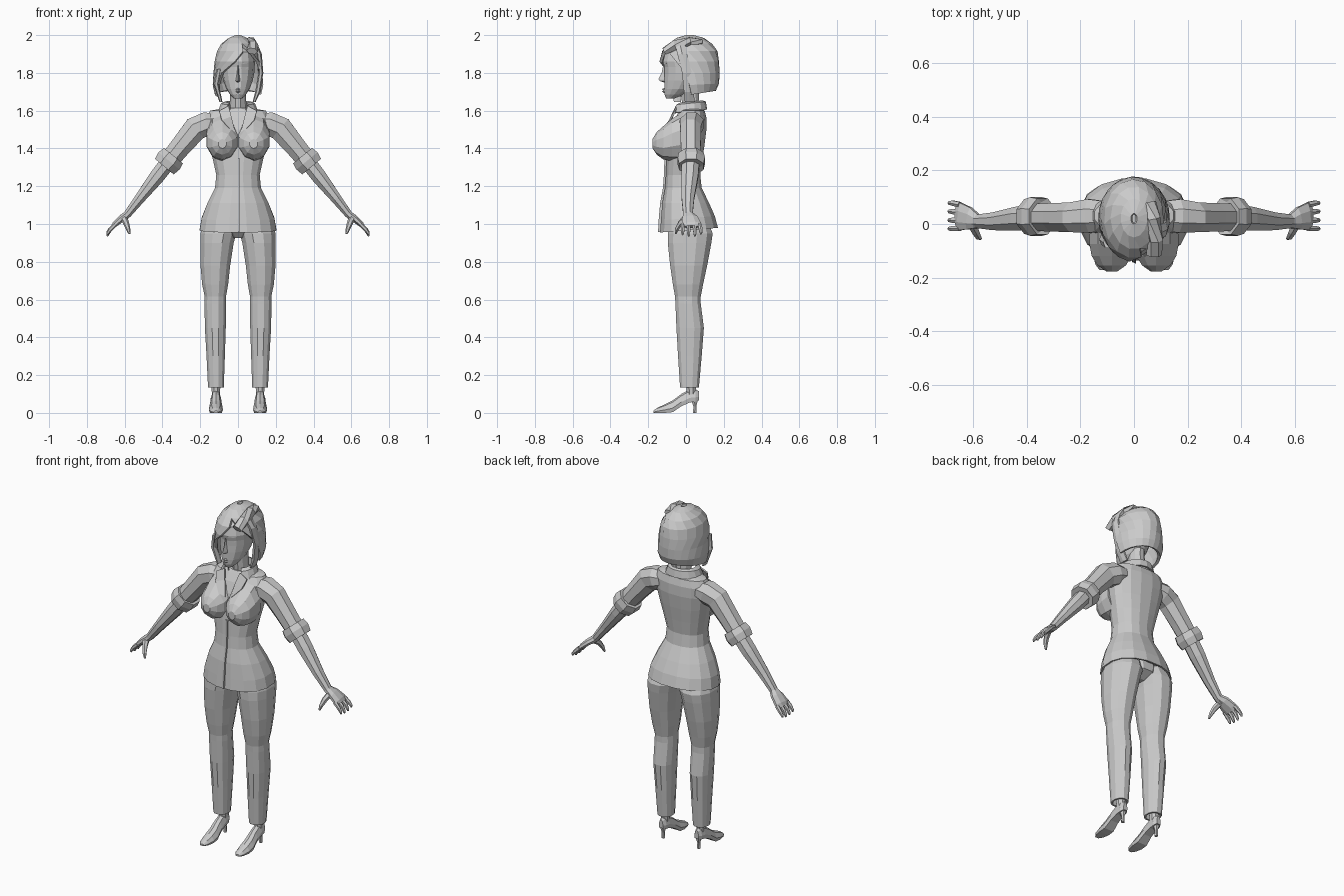
import bpy, bmesh, math
from mathutils import Vector

grey = bpy.data.materials.new("plain_grey")
grey.diffuse_color = (0.6, 0.6, 0.6, 1)


def build(name, rings, closed=True, caps=True, mirror=False, thick=0):
    """Skin a list of equal-length point rings into one flat-shaded object."""
    bm = bmesh.new()
    rows = [[bm.verts.new(p) for p in r] for r in rings]
    n = len(rows[0])
    for a, b in zip(rows, rows[1:]):
        for i in range(n if closed else n - 1):
            j = (i + 1) % n
            bm.faces.new((a[i], a[j], b[j], b[i]))
    if caps and closed:
        bm.faces.new(rows[0])
        bm.faces.new(rows[-1])
    bmesh.ops.recalc_face_normals(bm, faces=bm.faces)
    me = bpy.data.meshes.new(name)
    bm.to_mesh(me)
    bm.free()
    me.materials.append(grey)
    ob = bpy.data.objects.new(name, me)
    bpy.context.collection.objects.link(ob)
    if thick:
        s = ob.modifiers.new("Thickness", 'SOLIDIFY')
        s.thickness, s.offset = thick, -1
    if mirror:
        ob.modifiers.new("Mirror", 'MIRROR')
    return ob


def level(z, cx, rx, yf, yb, n=14, tilt=0, power=1.0):
    """Horizontal oval between front yf and back yb."""
    pts = []
    for i in range(n):
        a = 2 * math.pi * (i + 0.5) / n
        s, c = math.sin(a), math.cos(a)
        s, c = [math.copysign(abs(v) ** power, v) for v in (s, c)]
        y = (yf + yb) / 2 - c * (yb - yf) / 2
        pts.append((cx + rx * s, y, z + tilt * y))
    return pts


def tube(path, n=8):
    """Rings (x, y, z, half_y, half_depth) square to a path."""
    cs = [Vector(p[:3]) for p in path]
    rings = []
    for i, p in enumerate(path):
        d = (cs[min(i + 1, len(cs) - 1)] - cs[max(i - 1, 0)]).normalized()
        u = (Vector((0, 1, 0)) - d * d.y).normalized()
        v = d.cross(u)
        rings.append([cs[i] + u * p[3] * math.cos(t) + v * p[4] * math.sin(t)
                      for t in [2 * math.pi * (k + .5) / n for k in range(n)]])
    return rings


# Jacket body, with the hem turned inwards
jacket = [(1.0, .185, -.11, .14), (.968, .195, -.125, .16), (.966, .207, -.14, .172),
          (1.03, .196, -.135, .155), (1.11, .165, -.128, .125), (1.19, .124, -.113, .085),
          (1.26, .117, -.108, .077), (1.34, .135, -.105, .088), (1.42, .155, -.1, .1),
          (1.50, .172, -.085, .11), (1.56, .172, -.06, .11), (1.6, .15, -.035, .1),
          (1.615, .06, -.025, .08)]
build("jacket_body", [level(z, 0, rx, f, b, 16, .08 if z < 1.05 else 0, .9)
                      for z, rx, f, b in jacket])

# Bust: rings stacked forwards
bust = [(-.02, .086, .13, 1.46), (-.075, .088, .112, 1.445), (-.12, .079, .088, 1.43),
        (-.155, .055, .06, 1.427), (-.177, .022, .025, 1.425)]
build("jacket_bust", [[(.083 + rx * math.cos(t), y, z + rz * math.sin(t))
                       for t in [2 * math.pi * (k + .5) / 10 for k in range(10)]]
                      for y, rx, rz, z in bust], mirror=True)

# Front closing strip
build("jacket_front_edge", [[(-.008, y, z), (.008, y - .006, z), (.008, y + .02, z), (-.008, y + .02, z)]
                            for y, z in [(-.142, .957), (-.138, 1.03), (-.131, 1.11), (-.116, 1.19),
                                         (-.111, 1.26), (-.108, 1.35)]])

# Turned collar, open at the front, and lapels
def arc(z, rx, yf, yb, start, end, n, tilt=0):
    pts = []
    for i in range(n):
        a = math.radians(start + (end - start) * i / (n - 1))
        y = (yf + yb) / 2 - math.cos(a) * (yb - yf) / 2
        pts.append((rx * math.sin(a), y, z + tilt * y))
    return pts

build("collar", [arc(z, rx, f, b, 38, 322, 13, .1) for z, rx, f, b in
                 [(1.585, .06, -.035, .085), (1.645, .068, -.045, .09), (1.637, .09, -.07, .105),
                  (1.595, .108, -.085, .112)]], closed=False, thick=.008)
build("lapel", [[(.05, -.055, 1.625), (.1, -.06, 1.6)], [(.035, -.075, 1.57), (.085, -.09, 1.55)],
                [(.01, -.105, 1.47), (.04, -.125, 1.5)]], closed=False, mirror=True, thick=.008)

# Sleeves, rolled cuffs, forearms
build("sleeve", tube([(.11, .03, 1.54, .06, .05), (.165, .03, 1.53, .068, .068), (.225, .025, 1.505, .06, .07),
                      (.3, .025, 1.415, .057, .06), (.365, .025, 1.335, .055, .055)]), mirror=True)
build("rolled_cuff", tube([(.348, .028, 1.355, .05, .05), (.342, .028, 1.362, .072, .07),
                           (.365, .028, 1.334, .078, .078), (.39, .028, 1.304, .07, .07),
                           (.385, .028, 1.31, .05, .048)]), mirror=True)
build("forearm", tube([(.36, .025, 1.34, .05, .045), (.43, .02, 1.25, .048, .043), (.52, .01, 1.135, .036, .03),
                       (.585, .01, 1.052, .027, .022), (.61, .01, 1.03, .03, .02)]), mirror=True)

# Hands
build("palm", tube([(.585, .01, 1.052, .027, .021), (.615, .02, 1.03, .045, .02), (.65, .028, 1.0, .055, .016),
                    (.662, .028, .985, .05, .011)]), mirror=True)
for name, y, tip in [("little", .072, .01), ("ring", .043, 0), ("middle", .013, 0), ("index", -.016, .006)]:
    build(name + "_finger", tube([(.65, y, .998, .012, .012), (.676, y * 1.08, .972, .011, .011),
                                  (.69, y * 1.1, .945 + tip, .008, .008), (.692, y * 1.1, .935 + tip, .004, .004)], 6),
          mirror=True)
build("thumb", tube([(.605, .0, 1.03, .02, .018), (.592, -.03, 1.005, .014, .016), (.582, -.048, .975, .011, .012),
                     (.574, -.055, .948, .005, .006)], 6), mirror=True)

# Trousers
leg = [(1.06, .085, .08, -.08, .1), (.95, .104, .098, -.1, .145), (.9, .111, .091, -.1, .138),
       (.78, .12, .081, -.087, .115), (.68, .121, .071, -.072, .093), (.615, .12, .058, -.06, .08),
       (.58, .12, .059, -.058, .08), (.45, .12, .057, -.053, .097), (.3, .118, .05, -.044, .085),
       (.135, .117, .043, -.033, .07), (.135, .117, .034, -.022, .06), (.17, .117, .034, -.022, .06)]
build("trouser_leg", [level(z, cx, rx, f, b, 12, 0, .9) for z, cx, rx, f, b in leg], mirror=True)
build("trouser_seat", [level(z, 0, rx, f, b, 10) for z, rx, f, b in
                       [(1.06, .14, -.09, .12), (.96, .1, -.085, .125), (.925, .04, -.05, .07)]])

# Feet: ankle, pointed shoe, thin heel
build("ankle", [level(z, .117, r, .025 - r, .03 + r, 8) for z, r in [(.07, .022), (.12, .024), (.18, .03)]],
      mirror=True)
shoe = [(-.172, .012, 0, .012), (-.15, .028, 0, .028), (-.11, .037, 0, .046), (-.07, .036, .004, .066),
        (-.025, .03, .035, .1), (.02, .027, .055, .125), (.05, .025, .06, .125), (.068, .014, .066, .115)]
build("shoe", [[(.117 + sx * w, y, lo + (hi - lo) * t) for sx, t in
                [(-.85, 0), (.85, 0), (1, .35), (.6, .85), (0, 1), (-.6, .85), (-1, .35)]]
               for y, w, lo, hi in shoe], mirror=True)
build("shoe_heel", [level(z, .117, r, y - r, y + r, 6) for z, r, y in
                    [(0, .01, .046), (.035, .009, .047), (.075, .022, .045)]], mirror=True)

# Neck and head
build("neck", [level(z, 0, r, f, b, 10) for z, r, f, b in
               [(1.56, .06, -.04, .08), (1.61, .045, -.02, .075), (1.7, .042, -.03, .07), (1.74, .04, -.03, .07)]])
head = [(1.665, .022, -.106, -.06), (1.685, .042, -.115, -.01), (1.715, .062, -.117, .04), (1.76, .078, -.117, .08),
        (1.80, .086, -.116, .1), (1.83, .088, -.117, .1), (1.86, .09, -.125, .1), (1.91, .082, -.112, .1),
        (1.95, .05, -.06, .07)]
build("head", [level(z, 0, rx, f, b, 14) for z, rx, f, b in head])
build("nose", [[(-w, -.1, z), (0, y, z), (w, -.1, z)] for z, w, y in
               [(1.75, .013, -.118), (1.757, .019, -.139), (1.768, .015, -.146), (1.8, .009, -.129), (1.84, .008, -.121)]])
build("lips", [[(-w, -.105, z), (0, y, z), (w, -.105, z)] for z, w, y in
               [(1.694, .012, -.118), (1.701, .02, -.127), (1.707, .024, -.12), (1.713, .02, -.128), (1.72, .01, -.117)]])
for name, z, h, y in [("eye", 1.826, .008, -.111), ("eyebrow", 1.852, .004, -.118)]:
    build(name, [[(x, y + (x - .016) * .55 - .004, z + s * h * k + (x - .03) * .1)
                  for s in (-1, 1)] for x, k in [(.016, .3), (.03, 1), (.042, 1), (.056, .2)]],
          closed=False, mirror=True, thick=.006)

# Bobbed hair with a side parting; the fringe sweeps across the brow
hair = [(2.0, .012, .0, .04, 0, 0, 0), (1.985, .05, -.05, .095, 0, 0, 0), (1.955, .088, -.095, .14, 14, -14, 0),
        (1.915, .112, -.128, .167, 38, -14, 0), (1.86, .124, -.142, .176, 64, 8, 0),
        (1.80, .13, -.138, .178, 82, 42, 0), (1.735, .134, -.13, .175, 88, 56, .05),
        (1.68, .122, -.11, .158, 92, 62, .16)]
build("hair", [arc(z, rx, f, b, r, 360 - l, 15, t) for z, rx, f, b, r, l, t in hair], closed=False, thick=.016)
build("hair_side_lock", [level(z, x, r, y - .03, y + .03, 6) for z, x, r, y in
                         [(1.945, .085, .022, -.03), (1.9, .112, .014, -.02), (1.8, .121, .013, .005),
                          (1.7, .105, .014, .015), (1.645, .085, .008, .02)]])
build("hair_front_lock", [level(z, x, r, y - .022, y + .022, 6) for z, x, r, y in
                          [(1.82, -.1, .014, -.07), (1.74, -.116, .014, -.058), (1.645, -.09, .008, -.045)]])
build("hair_parting_ridge", tube([(.075, -.115, 1.915, .02, .03), (.08, -.06, 1.945, .03, .028),
                                  (.07, .02, 1.965, .03, .026), (.055, .08, 1.96, .03, .02)], 6))
